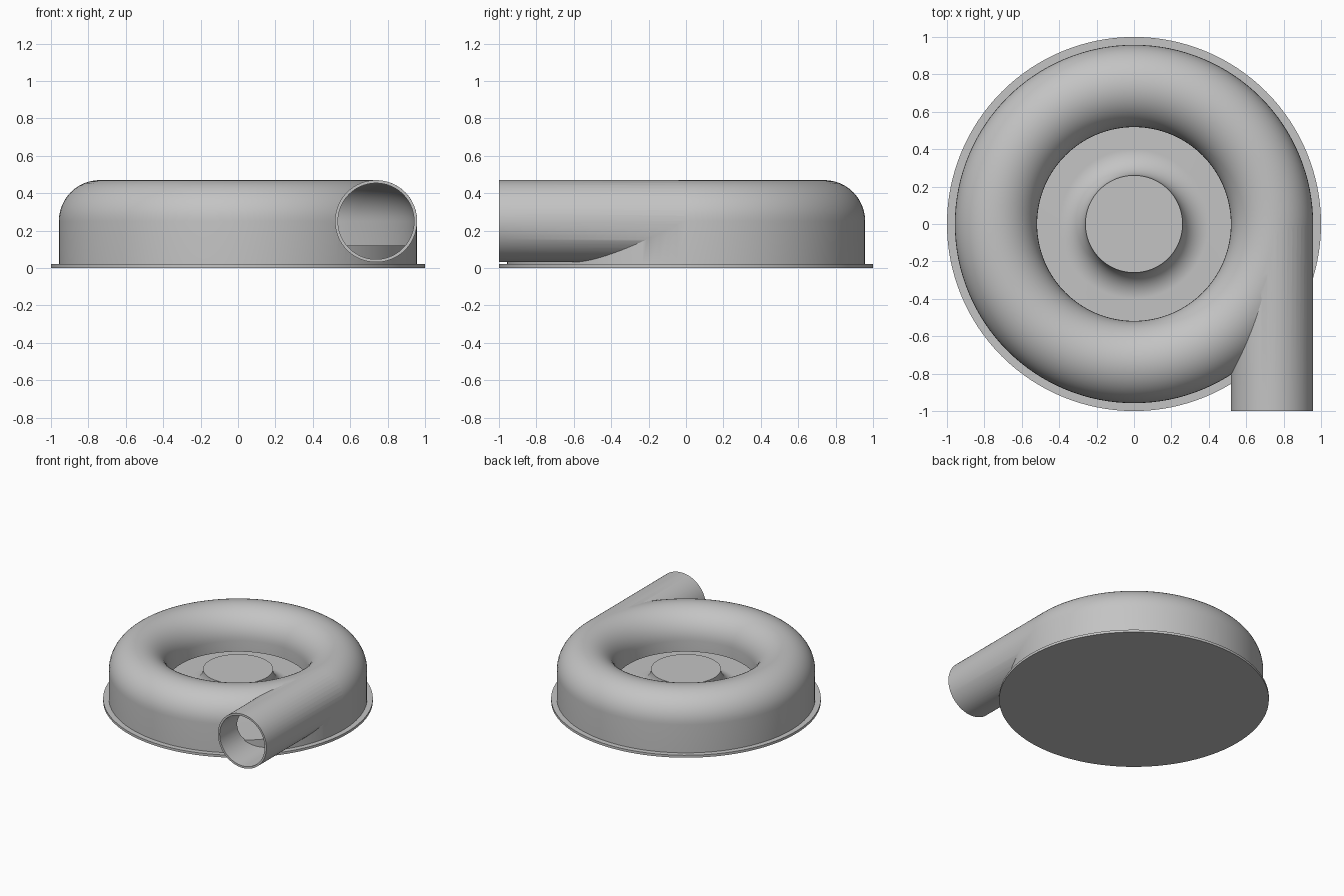
import bpy, bmesh
from math import pi, sin, cos, radians
from mathutils import Matrix

SEGMENTS = 128
TUBE_X, TUBE_Z, TUBE_R, WALL = 0.738, 0.25, 0.22, 0.016
FLOOR_Z, LIP_Z = 0.12, 0.16

cube = bpy.data.objects.get("Cube")
if cube:
    bpy.data.objects.remove(cube, do_unlink=True)

grey = bpy.data.materials.new("plain grey")
grey.use_nodes = True
grey.diffuse_color = (0.55, 0.55, 0.55, 1)
for node in grey.node_tree.nodes:
    if node.type == "BSDF_PRINCIPLED":
        node.inputs["Base Color"].default_value = grey.diffuse_color


def to_object(name, bm):
    bmesh.ops.remove_doubles(bm, verts=bm.verts[:], dist=1e-5)
    bmesh.ops.recalc_face_normals(bm, faces=bm.faces[:])
    mesh = bpy.data.meshes.new(name)
    bm.to_mesh(mesh)
    bm.free()
    mesh.materials.append(grey)
    obj = bpy.data.objects.new(name, mesh)
    bpy.context.collection.objects.link(obj)
    return obj


def arc(cx, cz, r, start, end, steps=24):
    angles = [radians(start + (end - start) * i / steps) for i in range(steps + 1)]
    return [(cx + r * cos(a), cz + r * sin(a)) for a in angles]


def revolve(name, profile, closed=False):
    """Turn a (radius, height) profile around the vertical axis."""
    bm = bmesh.new()
    verts = [bm.verts.new((r, 0, z)) for r, z in profile]
    edges = [bm.edges.new(pair) for pair in zip(verts, verts[1:])]
    if closed:
        edges.append(bm.edges.new((verts[-1], verts[0])))
    bmesh.ops.spin(bm, geom=verts + edges, cent=(0, 0, 0), axis=(0, 0, 1),
                   angle=2 * pi, steps=SEGMENTS, use_merge=True)
    return to_object(name, bm)


def rod(name, radius, y0, y1):
    """Solid cylinder along y on the outlet axis."""
    bm = bmesh.new()
    place = Matrix.Translation((TUBE_X, (y0 + y1) / 2, TUBE_Z)) @ Matrix.Rotation(pi / 2, 4, "X")
    bmesh.ops.create_cone(bm, cap_ends=True, segments=96, radius1=radius,
                          radius2=radius, depth=y1 - y0, matrix=place)
    return to_object(name, bm)


def combine(target, tool, operation):
    """Apply a boolean and drop the tool object."""
    mod = target.modifiers.new("boolean", "BOOLEAN")
    mod.operation, mod.object, mod.solver = operation, tool, "EXACT"
    graph = bpy.context.evaluated_depsgraph_get()
    mesh = bpy.data.meshes.new_from_object(target.evaluated_get(graph))
    target.modifiers.clear()
    target.data = mesh
    bpy.data.objects.remove(tool, do_unlink=True)


def smooth(obj):
    obj.data.shade_smooth()
    obj.data.set_sharp_from_angle(angle=radians(30))


# Base plate
base = revolve("base_plate", [(0, 0), (1, 0), (1, 0.02), (0, 0.02)])

# Raised floor flaring up into the central hub
flare = 0.14
floor = revolve("floor_and_hub", [(0, 0.015), (0.95, 0.015), (0.95, FLOOR_Z)]
                + arc(0.26 + flare, FLOOR_Z + flare, flare, 270, 180)
                + [(0, FLOOR_Z + flare)])

# Housing: ring with a half-round top, joined to the tangent outlet pipe
inner, outer = TUBE_X - TUBE_R, TUBE_X + TUBE_R
housing = revolve("housing", [(outer, 0.018)] + arc(TUBE_X, TUBE_Z, TUBE_R, 0, 180)
                  + [(inner, 0.018)], closed=True)
combine(housing, rod("outlet", TUBE_R - 0.0005, -1, 0), "UNION")

# Hollow it out, leaving a lip above the floor, then bore the outlet
bore = TUBE_R - WALL
cavity = revolve("cavity", [(outer - WALL, 0.005)] + arc(TUBE_X, TUBE_Z, bore, 0, 180)
                 + [(inner + WALL, LIP_Z), (inner - 0.02, LIP_Z), (inner - 0.02, 0.005)],
                 closed=True)
combine(housing, cavity, "DIFFERENCE")
combine(housing, rod("bore", bore - 0.0007, -1.1, -0.001), "DIFFERENCE")

for part in (base, floor, housing):
    smooth(part)
